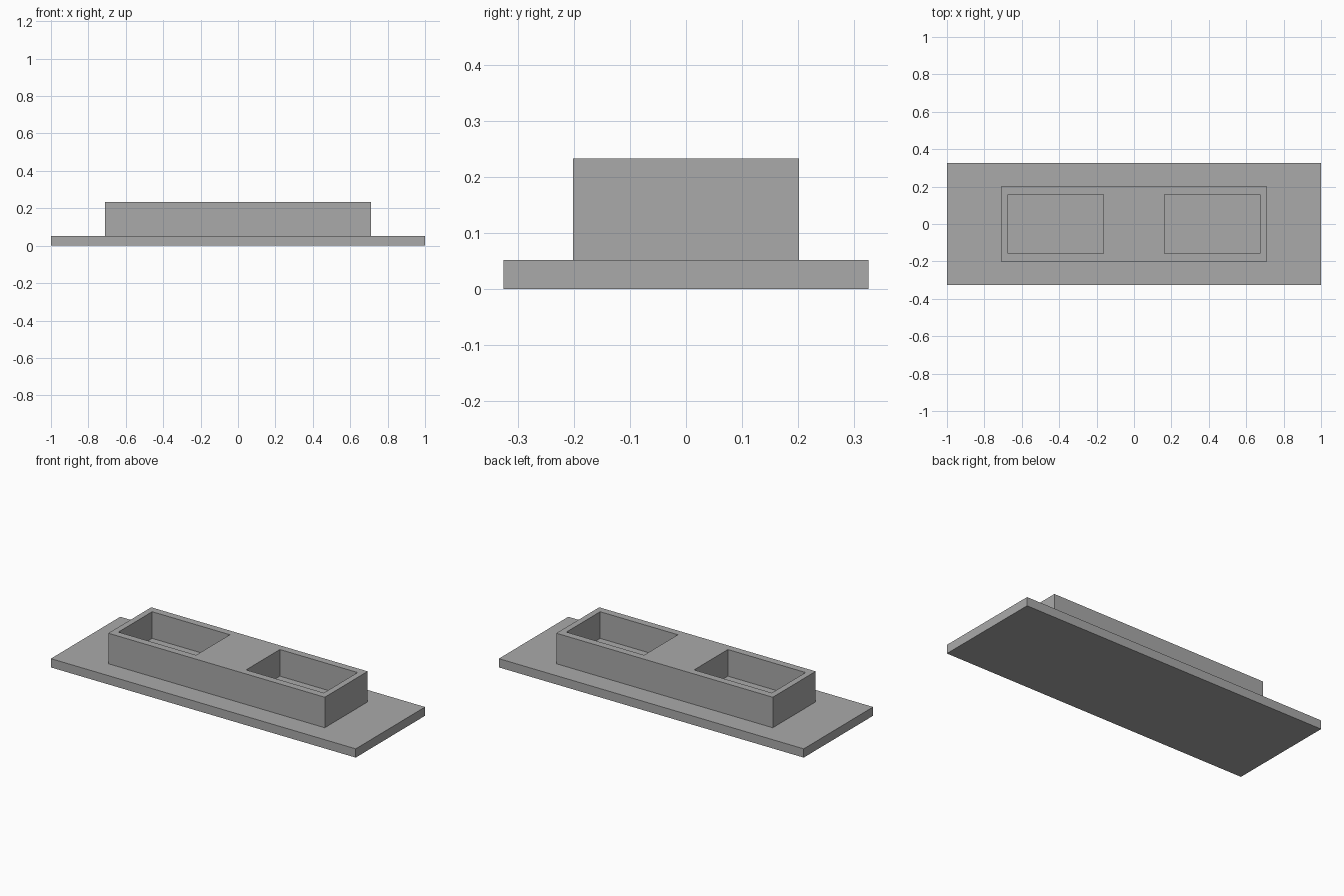
import bpy

if "Cube" in bpy.data.objects:
    bpy.data.objects.remove(bpy.data.objects["Cube"])

grey = bpy.data.materials.new("plain grey")
grey.use_nodes = True
GREY = (0.4, 0.4, 0.4, 1)
grey.diffuse_color = GREY
grey.node_tree.nodes["Principled BSDF"].inputs["Base Color"].default_value = GREY

PLATE_TOP, BLOCK_TOP, POCKET_FLOOR = 0.052, 0.233, 0.075


def box(name, x, width, depth, bottom, top):
    bpy.ops.mesh.primitive_cube_add(size=1, location=(x, 0, (bottom + top) / 2))
    part = bpy.context.object
    part.name = name
    part.scale = (width, depth, top - bottom)
    bpy.ops.object.transform_apply(location=False, rotation=False, scale=True)
    part.data.materials.append(grey)
    return part


# Flat base plate with the raised block on it
box("base_plate", 0, 2, 0.65, 0, PLATE_TOP)
block = box("raised_block", 0, 1.42, 0.402, PLATE_TOP, BLOCK_TOP)

# Two open pockets sunk into the block
for side, x in (("left", 0.419), ("right", -0.419)):
    cutter = box(side + "_pocket_cutter", x, 0.51, 0.316, POCKET_FLOOR, BLOCK_TOP + 0.1)
    cutter.hide_render = True
    cutter.hide_set(True)
    cutter.display_type = 'WIRE'
    cut = block.modifiers.new(side + "_pocket", 'BOOLEAN')
    cut.operation = 'DIFFERENCE'
    cut.solver = 'EXACT'
    cut.object = cutter
